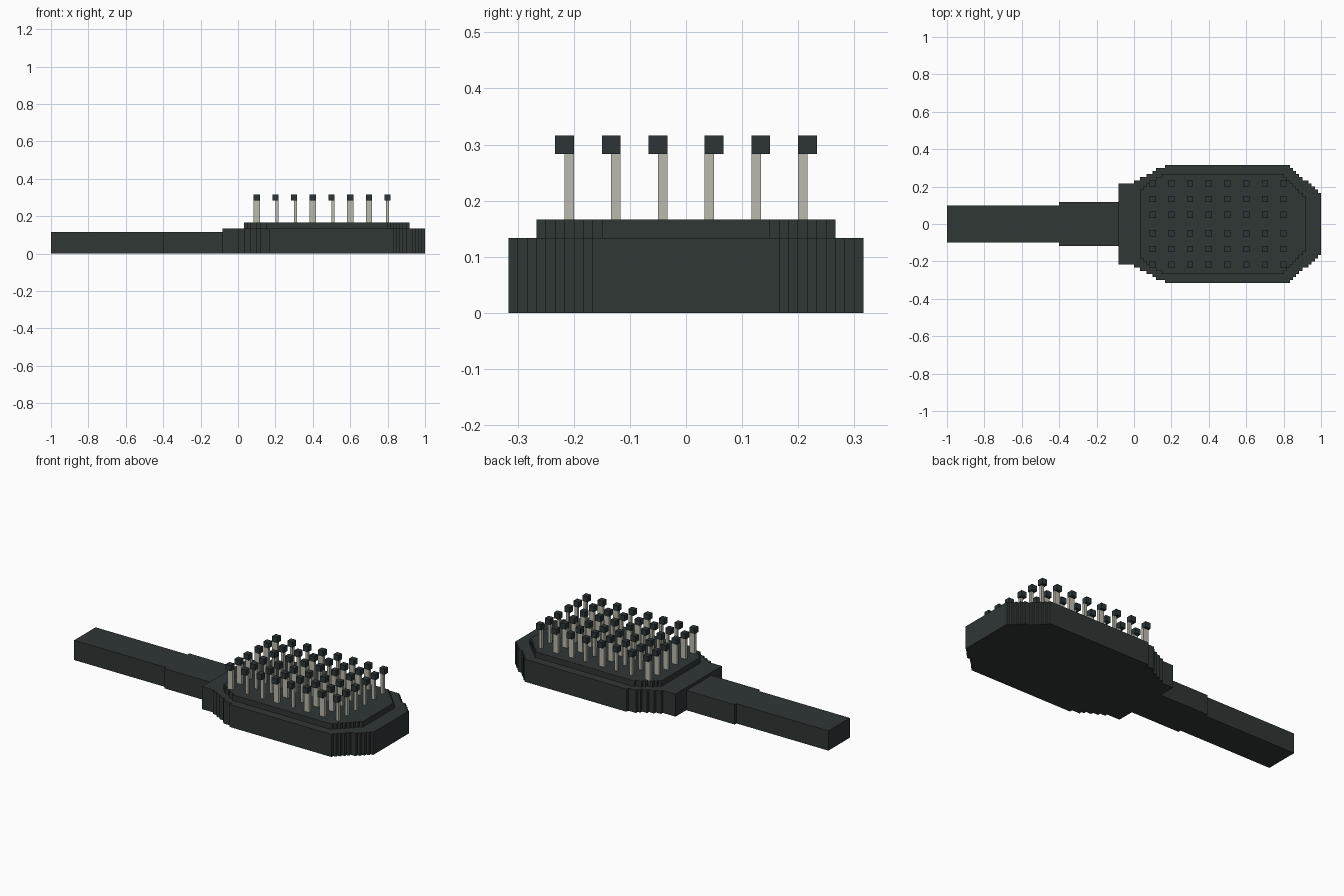
import bpy, bmesh

if "Cube" in bpy.data.objects:
    bpy.data.objects.remove(bpy.data.objects["Cube"])

U = 1 / 60  # the model is built on a grid of 1/60 unit


def material(name, rgb):
    m = bpy.data.materials.new(name)
    m.diffuse_color = (*rgb, 1)
    m.use_nodes = True
    m.node_tree.nodes["Principled BSDF"].inputs["Base Color"].default_value = m.diffuse_color
    return m


DARK = material("dark slate", (0.028, 0.038, 0.036))
TIP = material("tip charcoal", (0.026, 0.035, 0.038))
STEM = material("pale bristle", (0.50, 0.49, 0.42))


def finish(name, bm, mat):
    bmesh.ops.recalc_face_normals(bm, faces=bm.faces)
    me = bpy.data.meshes.new(name)
    bm.to_mesh(me)
    bm.free()
    me.materials.append(mat)
    ob = bpy.data.objects.new(name, me)
    bpy.context.collection.objects.link(ob)
    return ob


def add_box(bm, x0, x1, y0, y1, z0, z1):
    v = [bm.verts.new((x * U, y * U, z * U))
         for z in (z0, z1) for x, y in ((x0, y0), (x1, y0), (x1, y1), (x0, y1))]
    for f in ((0, 3, 2, 1), (4, 5, 6, 7), (0, 1, 5, 4),
              (1, 2, 6, 5), (2, 3, 7, 6), (3, 0, 4, 7)):
        bm.faces.new([v[i] for i in f])


def stepped_slab(name, rise, fall, z0, z1):
    """Slab mirrored in y; rise = (x start, half width), fall = (x end, half width)."""
    side = []
    for i, (x, h) in enumerate(rise):
        if i:
            side.append((x, rise[i - 1][1]))
        side.append((x, h))
    for i, (x, h) in enumerate(fall):
        side.append((x, h))
        if i + 1 < len(fall):
            side.append((x, fall[i + 1][1]))
    outline = side + [(x, -h) for x, h in reversed(side)]
    bm = bmesh.new()
    face = bm.faces.new([bm.verts.new((x * U, y * U, z0 * U)) for x, y in outline])
    top = bmesh.ops.extrude_face_region(bm, geom=[face], use_keep_orig=True)["geom"]
    bmesh.ops.translate(bm, vec=(0, 0, (z1 - z0) * U),
                        verts=[g for g in top if isinstance(g, bmesh.types.BMVert)])
    return finish(name, bm, DARK)


# handle: narrow grip and wider neck
for name, x0, x1, h in (("grip", -60, -24, 6), ("neck", -24, -5, 7)):
    bm = bmesh.new()
    add_box(bm, x0, x1, -h, h, 0, 7)
    finish(name, bm, DARK)

# paddle head with stepped corners
stepped_slab("paddle",
             [(-5, 13), (0, 14), (2, 15), (4, 16), (6, 17), (7, 18), (10, 19)],
             [(round(50 + k * 10 / 9), 19 - k) for k in range(10)], 0, 8)

# raised cushion
stepped_slab("cushion",
             [(2, 11), (3, 12), (4, 13), (6, 14), (7, 15), (9, 16)],
             [(48 + k, 16 - k) for k in range(8)], 8, 10)

# bristles: stems sit toward the centre line, each with a square tip
stems, tips = bmesh.new(), bmesh.new()
spans = [(-1, 1), (0, 1), (0, 1), (-1, 1), (0, 1), (-1, 1), (-1, 1), (-0.5, 0.5)]
for i, (a, b) in enumerate(spans):
    x = 6 * (i + 1)
    for y in (2, 7, 12):
        for s in (1, -1):
            y0, y1 = sorted((s * y, s * (y + 1)))
            add_box(stems, x + a, x + b, y0, y1, 10, 17)
            y0, y1 = sorted((s * y, s * (y + 2)))
            add_box(tips, x - 1, x + 1, y0, y1, 17, 19)
finish("bristle_stems", stems, STEM)
finish("bristle_tips", tips, TIP)
